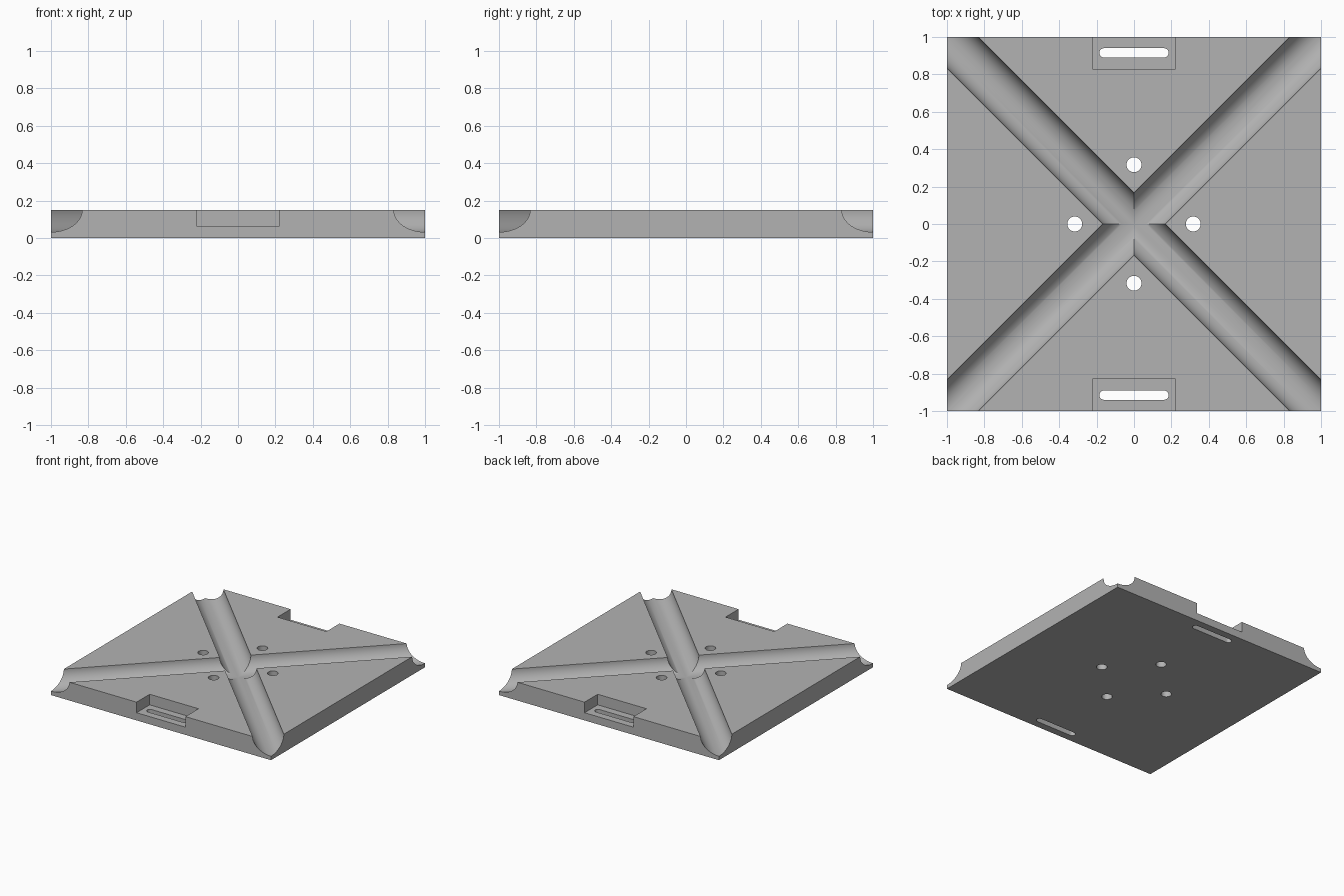
import bpy
import bmesh
from math import cos, sin, pi, radians
from mathutils import Matrix, Vector

if "Cube" in bpy.data.objects:
    bpy.data.objects.remove(bpy.data.objects["Cube"], do_unlink=True)

TOP = 0.15
GROOVE_RADIUS = 0.118

grey = bpy.data.materials.new("plain grey")
grey.use_nodes = True
colour = (0.45, 0.45, 0.45, 1)
grey.diffuse_color = colour
grey.node_tree.nodes["Principled BSDF"].inputs["Base Color"].default_value = colour


def prism(name, outline, extrude, matrix=Matrix()):
    """Extrude a closed outline of 3D points along a vector."""
    bm = bmesh.new()
    face = bm.faces.new([bm.verts.new(p) for p in outline])
    result = bmesh.ops.extrude_face_region(bm, geom=[face], use_keep_orig=True)
    moved = [v for v in result["geom"] if isinstance(v, bmesh.types.BMVert)]
    bmesh.ops.translate(bm, verts=moved, vec=extrude)
    bmesh.ops.transform(bm, matrix=matrix, verts=bm.verts)
    bmesh.ops.recalc_face_normals(bm, faces=bm.faces)
    mesh = bpy.data.meshes.new(name)
    bm.to_mesh(mesh)
    bm.free()
    mesh.materials.append(grey)
    obj = bpy.data.objects.new(name, mesh)
    bpy.context.collection.objects.link(obj)
    return obj


def rectangle(half_x, half_y, z):
    return [Vector((sx * half_x, sy * half_y, z))
            for sx, sy in ((-1, -1), (1, -1), (1, 1), (-1, 1))]


def arc(x, radius, start, end, steps):
    angles = [start + (end - start) * i / steps for i in range(steps + 1)]
    return [Vector((x + radius * cos(a), radius * sin(a), -0.1)) for a in angles]


UP = Vector((0, 0, 0.5))
plate = prism("base_plate", rectangle(1, 1, 0), Vector((0, 0, TOP)))
cutters = []

# Round-bottomed grooves along both diagonals
steps = 32
u_shape = [Vector((GROOVE_RADIUS * cos(a), -1.6, TOP + GROOVE_RADIUS * sin(a)))
           for a in (pi + pi * i / steps for i in range(steps + 1))]
u_shape += [Vector((side * GROOVE_RADIUS, -1.6, 0.4)) for side in (1, -1)]
for angle in (45, -45):
    cutters.append(prism("groove_cutter", u_shape, Vector((0, 3.2, 0)),
                         Matrix.Rotation(radians(angle), 4, "Z")))

# Strap pockets open to the front and back edges, each with a rounded slot
slot = arc(0.16, 0.025, -pi / 2, pi / 2, 12) + arc(-0.16, 0.025, pi / 2, 3 * pi / 2, 12)
for side in (-1, 1):
    cutters.append(prism("pocket_cutter", rectangle(0.222, 0.17, 0.063), UP,
                         Matrix.Translation((0, side, 0))))
    cutters.append(prism("slot_cutter", slot, UP,
                         Matrix.Translation((0, side * 0.915, 0))))

# Four screw holes around the crossing
circle = arc(0.317, 0.04, 0, 2 * pi, 32)[:-1]
for quarter in range(4):
    cutters.append(prism("hole_cutter", circle, UP,
                         Matrix.Rotation(quarter * pi / 2, 4, "Z")))

# Cut the plate, then remove the cutters
bpy.ops.object.select_all(action="DESELECT")
bpy.context.view_layer.objects.active = plate
plate.select_set(True)
for cutter in cutters:
    cutter.hide_render = True
    cut = plate.modifiers.new("cut", "BOOLEAN")
    cut.operation = "DIFFERENCE"
    cut.solver = "EXACT"
    cut.object = cutter
    bpy.ops.object.modifier_apply(modifier=cut.name)
    bpy.data.objects.remove(cutter, do_unlink=True)

bpy.ops.object.shade_smooth_by_angle(angle=radians(30))
